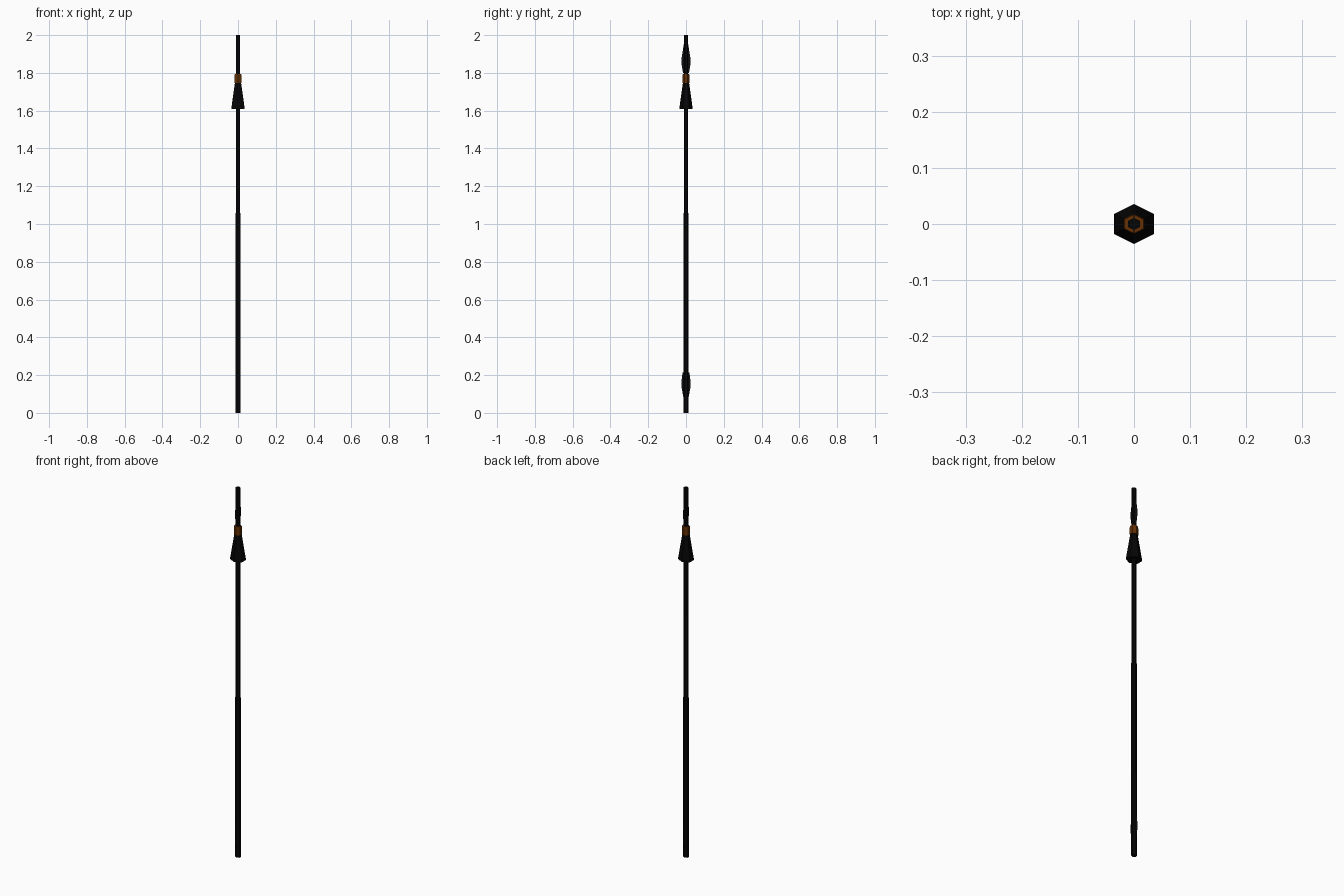
import bpy, math

if "Cube" in bpy.data.objects:
    bpy.data.objects.remove(bpy.data.objects["Cube"])

def mat(name, rgb):
    m = bpy.data.materials.new(name)
    m.diffuse_color = (*rgb, 1)
    m.use_nodes = True
    m.node_tree.nodes["Principled BSDF"].inputs["Base Color"].default_value = m.diffuse_color
    return m

black = mat("black metal", (0.0015, 0.0015, 0.0015))
grey = mat("dark grey", (0.006, 0.007, 0.0075))
brown = mat("brown binding", (0.13, 0.03, 0.001))

def add(name, verts, faces, m):
    me = bpy.data.meshes.new(name)
    me.from_pydata(verts, [], faces)
    me.materials.append(m)
    ob = bpy.data.objects.new(name, me)
    bpy.context.collection.objects.link(ob)
    return ob

def hex_lathe(name, profile, m):
    """Closed six-sided column; hexagon widened in x so both widths match."""
    verts = []
    for r, z in profile:
        for i in range(6):
            a = math.pi / 2 + i * math.pi / 3
            verts.append((r * math.cos(a) / 0.866, r * math.sin(a), z))
    n = len(profile)
    faces = [tuple(range(5, -1, -1)), tuple(range(6 * n - 6, 6 * n))]
    for k in range(n - 1):
        for i in range(6):
            j = (i + 1) % 6
            faces.append((6*k + i, 6*k + j, 6*k + 6 + j, 6*k + 6 + i))
    return add(name, verts, faces, m)

def blade(name, half, m, t=0.001):
    """Thin plate in the yz plane, from a mirrored half outline."""
    outline = half + [(-y, z) for y, z in reversed(half)]
    n = len(outline)
    verts = [(x, y, z) for x in (-t, t) for y, z in outline]
    faces = [tuple(range(n - 1, -1, -1)), tuple(range(n, 2 * n))]
    faces += [(i, (i + 1) % n, n + (i + 1) % n, n + i) for i in range(n)]
    return add(name, verts, faces, m)

# Gently tapering shaft
hex_lathe("shaft", [(0.0135, 0), (0.0105, 2.0)], black)

# Flared guard and its binding
hex_lathe("flared_guard", [(0.0357, 1.61), (0.016, 1.75)], black)
hex_lathe("binding", [(0.0185, 1.747), (0.0185, 1.785), (0.017, 1.793)], brown)

# Side fins near both ends
blade("upper_fins", [(0.016, 1.80), (0.0245, 1.85), (0.0245, 1.87), (0.012, 1.95)], grey)
blade("lower_fins", [(0.0135, 0.08), (0.0245, 0.14), (0.0245, 0.165), (0.018, 0.215)], grey)
